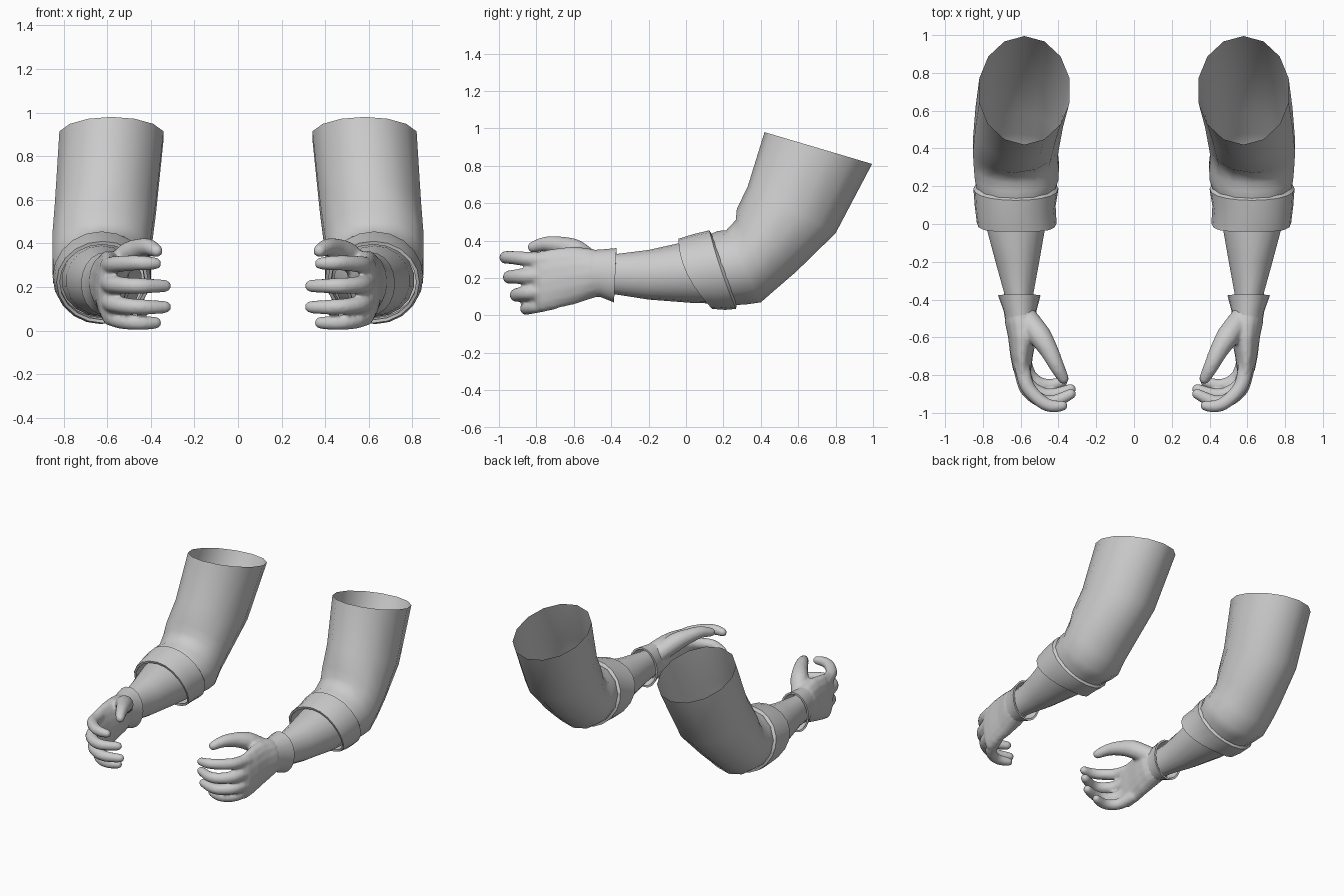
import bpy, bmesh, math
from mathutils import Vector

grey = bpy.data.materials.new("light_grey")
grey.diffuse_color = (0.6, 0.6, 0.6, 1)


def ring(section, n):
    """Oval from its upper (y, z), lower (y, z), x limits and a forward bow of the sides."""
    yu, zu, yl, zl, x0, x1 = section[:6]
    bow = section[6] if len(section) > 6 else 0
    pts = []
    for i in range(n):
        a = 2 * math.pi * i / n
        c, s = math.cos(a), math.sin(a)
        pts.append(Vector(((x0 + x1) / 2 + s * (x1 - x0) / 2,
                           (yu + yl) / 2 + c * (yu - yl) / 2 - bow * s * s,
                           (zu + zl) / 2 + c * (zu - zl) / 2)))
    return pts


def skin(bm, rings, capped=False):
    """Bridge a row of point rings with quads."""
    rows = [[bm.verts.new(p) for p in r] for r in rings]
    n = len(rows[0])
    for a, b in zip(rows, rows[1:]):
        for i in range(n):
            j = (i + 1) % n
            bm.faces.new((a[i], a[j], b[j], b[i]))
    if capped:
        bm.faces.new(rows[0])
        bm.faces.new(rows[-1][::-1])


def digit(bm, path, n=12):
    """Rounded finger along points of (x, y, z, radius)."""
    pts = [Vector(p[:3]) for p in path]
    rad = [p[3] for p in path]
    # smooth the path with a spline
    fine = []
    for k in range(len(pts) - 1):
        p0, p1, p2 = pts[max(k - 1, 0)], pts[k], pts[k + 1]
        p3 = pts[min(k + 2, len(pts) - 1)]
        for t in (0, 0.25, 0.5, 0.75):
            q = 0.5 * (2 * p1 + (p2 - p0) * t + (2 * p0 - 5 * p1 + 4 * p2 - p3) * t ** 2
                       + (3 * p1 - p0 - 3 * p2 + p3) * t ** 3)
            fine.append((q, rad[k] + (rad[k + 1] - rad[k]) * t))
    end = (pts[-1] - pts[-2]).normalized()
    for a in (0, 25, 50, 70, 84):
        a = math.radians(a)
        fine.append((pts[-1] + end * rad[-1] * math.sin(a), rad[-1] * math.cos(a)))
    rings = []
    for k, (q, r) in enumerate(fine):
        d = (fine[min(k + 1, len(fine) - 1)][0] - fine[max(k - 1, 0)][0]).normalized()
        u = d.cross(Vector((0, 0, 1))).normalized()
        v = u.cross(d)
        rings.append([q + r * (math.cos(2 * math.pi * i / n) * u
                               + math.sin(2 * math.pi * i / n) * v) for i in range(n)])
    skin(bm, rings, True)


def finish(name, bm, angle=50, blend=False):
    """Make the object, and mirror it to the other arm."""
    bmesh.ops.recalc_face_normals(bm, faces=bm.faces)
    me = bpy.data.meshes.new(name)
    bm.to_mesh(me)
    bm.free()
    ob = bpy.data.objects.new(name, me)
    bpy.context.collection.objects.link(ob)
    me.materials.append(grey)
    bpy.ops.object.select_all(action='DESELECT')
    ob.select_set(True)
    bpy.context.view_layer.objects.active = ob
    bpy.ops.object.shade_smooth_by_angle(angle=math.radians(angle))
    if blend:
        rm = ob.modifiers.new("blend", 'REMESH')
        rm.mode = 'VOXEL'
        rm.voxel_size = 0.01
        rm.use_smooth_shade = True
        sm = ob.modifiers.new("soften", 'SMOOTH')
        sm.factor = 0.5
        sm.iterations = 5
    mi = ob.modifiers.new("other_arm", 'MIRROR')
    mi.use_mirror_merge = False
    return ob


def loft(name, sections, n, angle=50):
    bm = bmesh.new()
    skin(bm, [ring(s, n) for s in sections])
    finish(name, bm, angle)


# Bent upper sleeve, open at the shoulder
loft("sleeve", [
    (0.42, 0.98, 0.995, 0.81, 0.335, 0.825),
    (0.33, 0.69, 0.80, 0.44, 0.37, 0.845),
    (0.272, 0.57, 0.59, 0.235, 0.392, 0.857),
    (0.266, 0.51, 0.48, 0.14, 0.40, 0.857),
    (0.215, 0.455, 0.40, 0.07, 0.392, 0.853),
    (0.17, 0.452, 0.33, 0.06, 0.395, 0.848),
    (0.12, 0.43, 0.26, 0.055, 0.415, 0.835)], 14, 60)

# Turned-up sleeve cuff with an inner wall
loft("sleeve_cuff", [
    (0.14, 0.43, 0.27, 0.055, 0.415, 0.835),
    (0.125, 0.455, 0.268, 0.035, 0.40, 0.85, 0.01),
    (0.04, 0.435, 0.21, 0.03, 0.415, 0.843, 0.03),
    (-0.04, 0.41, 0.14, 0.035, 0.41, 0.832, 0.045),
    (-0.035, 0.395, 0.14, 0.05, 0.425, 0.817, 0.045),
    (0.09, 0.41, 0.23, 0.06, 0.43, 0.82)], 20, 40)

# Forearm
loft("forearm", [
    (-0.44, 0.32, -0.44, 0.12, 0.535, 0.68),
    (-0.36, 0.33, -0.36, 0.11, 0.53, 0.69),
    (-0.2, 0.35, -0.2, 0.085, 0.50, 0.735),
    (-0.02, 0.39, 0.02, 0.068, 0.465, 0.788),
    (0.15, 0.40, 0.2, 0.062, 0.44, 0.81)], 18)

# Flared glove cuff at the wrist
loft("glove_cuff", [
    (-0.51, 0.35, -0.51, 0.098, 0.515, 0.682),
    (-0.46, 0.352, -0.46, 0.10, 0.516, 0.69),
    (-0.372, 0.36, -0.385, 0.07, 0.495, 0.72),
    (-0.372, 0.347, -0.385, 0.083, 0.508, 0.707),
    (-0.45, 0.33, -0.45, 0.112, 0.53, 0.685)], 20, 40)

# Hand: palm, four curled fingers and thumb blended together
hand = bmesh.new()
skin(hand, [ring(s, 16) for s in [
    (-0.45, 0.345, -0.45, 0.106, 0.522, 0.685),
    (-0.52, 0.36, -0.52, 0.085, 0.505, 0.684),
    (-0.60, 0.37, -0.60, 0.058, 0.515, 0.667),
    (-0.70, 0.36, -0.70, 0.035, 0.535, 0.655),
    (-0.78, 0.345, -0.77, 0.02, 0.545, 0.64),
    (-0.83, 0.325, -0.80, 0.04, 0.555, 0.615)]], True)
FINGERS = {
    "index": [(0.595, -0.74, 0.295, 0.042), (0.565, -0.86, 0.303, 0.039),
              (0.49, -0.94, 0.31, 0.036), (0.43, -0.965, 0.31, 0.034), (0.378, -0.962, 0.308, 0.028)],
    "middle": [(0.60, -0.74, 0.215, 0.044), (0.57, -0.865, 0.21, 0.041),
               (0.50, -0.93, 0.206, 0.038), (0.43, -0.942, 0.205, 0.036), (0.335, -0.90, 0.205, 0.029)],
    "ring": [(0.60, -0.72, 0.135, 0.044), (0.57, -0.84, 0.122, 0.040),
             (0.50, -0.895, 0.112, 0.038), (0.43, -0.905, 0.108, 0.036), (0.335, -0.875, 0.108, 0.029)],
    "little": [(0.59, -0.70, 0.075, 0.042), (0.555, -0.80, 0.05, 0.038),
               (0.50, -0.845, 0.04, 0.036), (0.44, -0.853, 0.036, 0.034), (0.378, -0.835, 0.036, 0.028)],
    "thumb": [(0.575, -0.49, 0.27, 0.06), (0.50, -0.59, 0.345, 0.062),
              (0.45, -0.67, 0.373, 0.05), (0.41, -0.75, 0.382, 0.04), (0.374, -0.818, 0.366, 0.03)],
}
for path in FINGERS.values():
    digit(hand, path)
finish("hand", hand, 180, blend=True)
